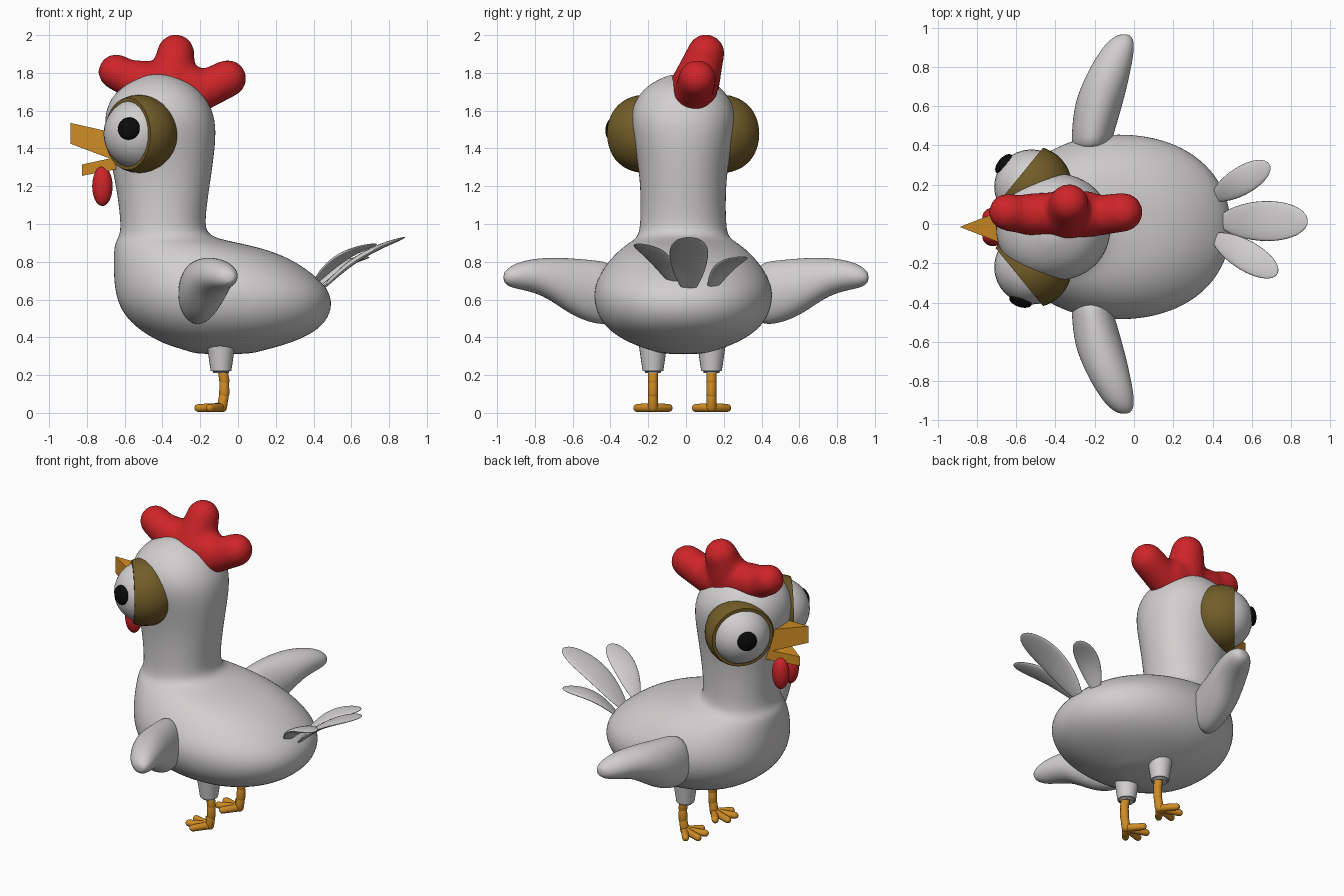
import bpy, bmesh, math
from mathutils import Vector, Matrix

cube = bpy.data.objects.get("Cube")
if cube:
    bpy.data.objects.remove(cube)

MID = -0.015  # y of the bird's own symmetry plane


def material(name, rgb):
    m = bpy.data.materials.new(name)
    m.use_nodes = True
    m.diffuse_color = (*rgb, 1)
    m.node_tree.nodes["Principled BSDF"].inputs["Base Color"].default_value = (*rgb, 1)
    return m


WHITE = material("feather white", (0.64, 0.62, 0.62))
RED = material("comb red", (0.62, 0.018, 0.022))
ORANGE = material("beak orange", (0.62, 0.26, 0.018))
BROWN = material("eyelid brown", (0.17, 0.11, 0.022))
BLACK = material("pupil black", (0.003, 0.003, 0.003))


def finish(name, bm, mat, shading="smooth", subdivide=0):
    bmesh.ops.recalc_face_normals(bm, faces=bm.faces)
    mesh = bpy.data.meshes.new(name)
    bm.to_mesh(mesh)
    bm.free()
    mesh.materials.append(mat)
    ob = bpy.data.objects.new(name, mesh)
    bpy.context.collection.objects.link(ob)
    if shading == "smooth":
        mesh.shade_smooth()
    elif shading == "angle":
        bpy.ops.object.select_all(action="DESELECT")
        ob.select_set(True)
        bpy.context.view_layer.objects.active = ob
        bpy.ops.object.shade_smooth_by_angle()
    if subdivide:
        sub = ob.modifiers.new("subdivision", "SUBSURF")
        sub.levels = sub.render_levels = subdivide
    return ob


def loft(name, rings, mat):
    """Skin closed rings of points and cap both ends."""
    bm = bmesh.new()
    rows = [[bm.verts.new(p) for p in ring] for ring in rings]
    n = len(rows[0])
    for a, b in zip(rows, rows[1:]):
        for i in range(n):
            j = (i + 1) % n
            bm.faces.new((a[i], a[j], b[j], b[i]))
    bm.faces.new(rows[0])
    bm.faces.new(rows[-1])
    return finish(name, bm, mat, subdivide=2)


def oval(count, power=2.0):
    """Unit superellipse points."""
    pts = []
    for i in range(count):
        t = math.tau * i / count
        c, s = math.cos(t), math.sin(t)
        pts.append((math.copysign(abs(c) ** (2 / power), c),
                    math.copysign(abs(s) ** (2 / power), s)))
    return pts


def add_ball(bm, center, radii, axis=(0, 0, 1), seg=32):
    rot = Vector(axis).to_track_quat("Z", "Y").to_matrix().to_4x4()
    mat = Matrix.Translation(center) @ rot @ Matrix.Diagonal((*radii, 1))
    bmesh.ops.create_uvsphere(bm, u_segments=seg, v_segments=seg // 2, radius=1, matrix=mat)


def add_capsule(bm, a, b, ra, rb, seg=16):
    """Round-ended tapered rod from a to b."""
    a, b = Vector(a), Vector(b)
    rot = (b - a).to_track_quat("Z", "Y")
    for v in bmesh.ops.create_uvsphere(bm, u_segments=seg, v_segments=seg // 2, radius=1)["verts"]:
        end, r = (b, rb) if v.co.z > -0.001 else (a, ra)
        v.co = end + rot @ (v.co * r)


# Body, neck and head as one skin: height, front x, back x, half width
BODY = [(.31, -.22, .06, .10), (.33, -.27, .13, .17), (.36, -.38, .25, .26),
        (.41, -.48, .38, .36), (.48, -.575, .47, .435), (.57, -.635, .505, .473),
        (.66, -.655, .48, .475), (.74, -.66, .395, .44), (.81, -.66, .29, .39),
        (.86, -.658, .17, .34), (.895, -.652, .03, .295), (.92, -.64, -.10, .255),
        (.95, -.625, -.165, .235), (1.02, -.622, -.175, .226), (1.2, -.645, -.15, .226),
        (1.35, -.68, -.127, .245), (1.5, -.707, -.113, .277), (1.6, -.703, -.132, .277),
        (1.68, -.665, -.178, .24), (1.74, -.595, -.24, .18), (1.78, -.51, -.33, .10),
        (1.793, -.47, -.38, .05)]
loft("body", [[((x0 + x1) / 2 + c * (x1 - x0) / 2, MID + s * w, z) for c, s in oval(32, 2.15)]
              for z, x0, x1, w in BODY], WHITE)

# Wings: distance out, front x, back x, bottom z, top z
WING = [(.36, -.32, -.13, .47, .79), (.46, -.32, -.10, .46, .81), (.58, -.31, -.065, .50, .82),
        (.67, -.285, -.04, .56, .825), (.76, -.245, -.02, .62, .823), (.85, -.195, -.002, .647, .81),
        (.92, -.145, .003, .66, .785), (.955, -.10, -.01, .68, .755), (.966, -.07, -.03, .70, .735)]
for side, label in ((1, "back"), (-1, "front")):
    loft("wing_" + label,
         [[((x0 + x1) / 2 + c * (x1 - x0) / 2, side * d, (z0 + z1) / 2 + s * (z1 - z0) / 2)
           for c, s in oval(16)] for d, x0, x1, z0, z1 in WING], WHITE)


# Tail feathers: flat, slightly arched leaves, wider toward the tip
def feather(name, root, tip, half_width):
    root, tip = Vector(root), Vector(tip)
    along = tip - root
    across = along.cross(Vector((0, 0, 1))).normalized()
    up = across.cross(along).normalized()
    bm = bmesh.new()
    bmesh.ops.create_uvsphere(bm, u_segments=24, v_segments=20, radius=1)
    for v in bm.verts:
        t = (v.co.z + 1) / 2
        v.co = (root + along * t + across * v.co.x * half_width * (0.8 + 0.4 * t)
                + up * (v.co.y * 0.016 + 0.04 * math.sin(math.pi * t)))
    finish(name, bm, WHITE)


feather("tail_feather_middle", (.43, .015, .64), (.885, .015, .93), .1)
feather("tail_feather_right", (.40, -.06, .68), (.73, -.255, .895), .075)
feather("tail_feather_left", (.40, .13, .65), (.69, .305, .825), .07)

# Comb: three lobes fused and softened, leaning to one side
bm = bmesh.new()
for a, b, ra, rb in (((-.44, .03, 1.70), (-.645, .06, 1.805), .11, .095),
                     ((-.52, .05, 1.76), (-.25, .05, 1.72), .11, .12),
                     ((-.35, .05, 1.74), (-.33, .105, 1.905), .14, .10),
                     ((-.25, .035, 1.675), (-.055, .06, 1.77), .11, .10)):
    add_capsule(bm, a, b, ra, rb, 24)
comb = finish("comb", bm, RED)
fuse = comb.modifiers.new("fuse", "REMESH")
fuse.mode = "VOXEL"
fuse.voxel_size = 0.018
fuse.use_smooth_shade = True
soften = comb.modifiers.new("soften", "SMOOTH")
soften.factor = 0.5
soften.iterations = 8

# Eyes with heavy lids; each pupil looks its own way
for side, label, gaze in ((1, "left", (-.145, .12, .02)), (-1, "right", (-.06, -.185, .03))):
    center = Vector((-.522, MID + side * .205, 1.477))
    bm = bmesh.new()
    add_ball(bm, center, (.19,) * 3)
    finish("eyeball_" + label, bm, WHITE)

    facing = Vector((-.77, side * .63, 0)).normalized()
    bm = bmesh.new()
    add_ball(bm, center, (.207,) * 3, facing, 40)
    bmesh.ops.bisect_plane(bm, geom=bm.verts[:] + bm.edges[:] + bm.faces[:],
                           plane_co=center + facing * .08, plane_no=facing, clear_outer=True)
    bmesh.ops.holes_fill(bm, edges=[e for e in bm.edges if e.is_boundary], sides=0)
    finish("eyelid_" + label, bm, BROWN, "angle")

    look = Vector(gaze).normalized()
    bm = bmesh.new()
    add_ball(bm, center + look * .183, (.06, .06, .03), look)
    finish("pupil_" + label, bm, BLACK)


# Beak halves: wedges with an upright front edge
def wedge(name, tip_x, tip_z, base_x, base_z, half_width):
    bm = bmesh.new()
    low, high = [[bm.verts.new(p) for p in ((tip_x, MID, tip_z[k]),
                                            (base_x, MID - half_width, base_z[k]),
                                            (base_x, MID + half_width, base_z[k]))] for k in (0, 1)]
    bm.faces.new(low)
    bm.faces.new(high)
    for i in range(3):
        j = (i + 1) % 3
        bm.faces.new((low[i], low[j], high[j], high[i]))
    finish(name, bm, ORANGE, "flat")


wedge("upper_beak", -.887, (1.425, 1.535), -.62, (1.325, 1.475), .105)
wedge("lower_beak", -.825, (1.255, 1.315), -.62, (1.295, 1.36), .115)

# Wattles and legs, one per side
for side, label in ((1, "left"), (-1, "right")):
    bm = bmesh.new()
    add_ball(bm, (-.718, MID + side * .05, 1.2), (.054, .048, .105))
    finish("wattle_" + label, bm, RED)

    y = MID - .005 + side * .155
    bm = bmesh.new()
    bmesh.ops.create_cone(bm, cap_ends=True, segments=24, radius1=.053, radius2=.078, depth=.17,
                          matrix=Matrix.Translation((-.09, y, .295)))
    rim = [e for e in bm.edges if all(v.co.z < .22 for v in e.verts)]
    bmesh.ops.bevel(bm, geom=rim, offset=.012, segments=3, affect="EDGES")
    finish("thigh_" + label, bm, WHITE, "angle")

    bm = bmesh.new()
    shin = [(-.085, y, .25), (-.072, y, .17), (-.073, y, .10), (-.085, y, .03)]
    for a, b in zip(shin, shin[1:]):
        add_capsule(bm, a, b, .027, .027)
    for degrees in (-52, -17, 17, 52):
        t = math.radians(degrees)
        reach = .13 if abs(degrees) < 30 else .105
        add_capsule(bm, (-.085, y, .029),
                    (-.085 - reach * math.cos(t), y + reach * math.sin(t), .026), .026, .021)
    finish("leg_" + label, bm, ORANGE)
